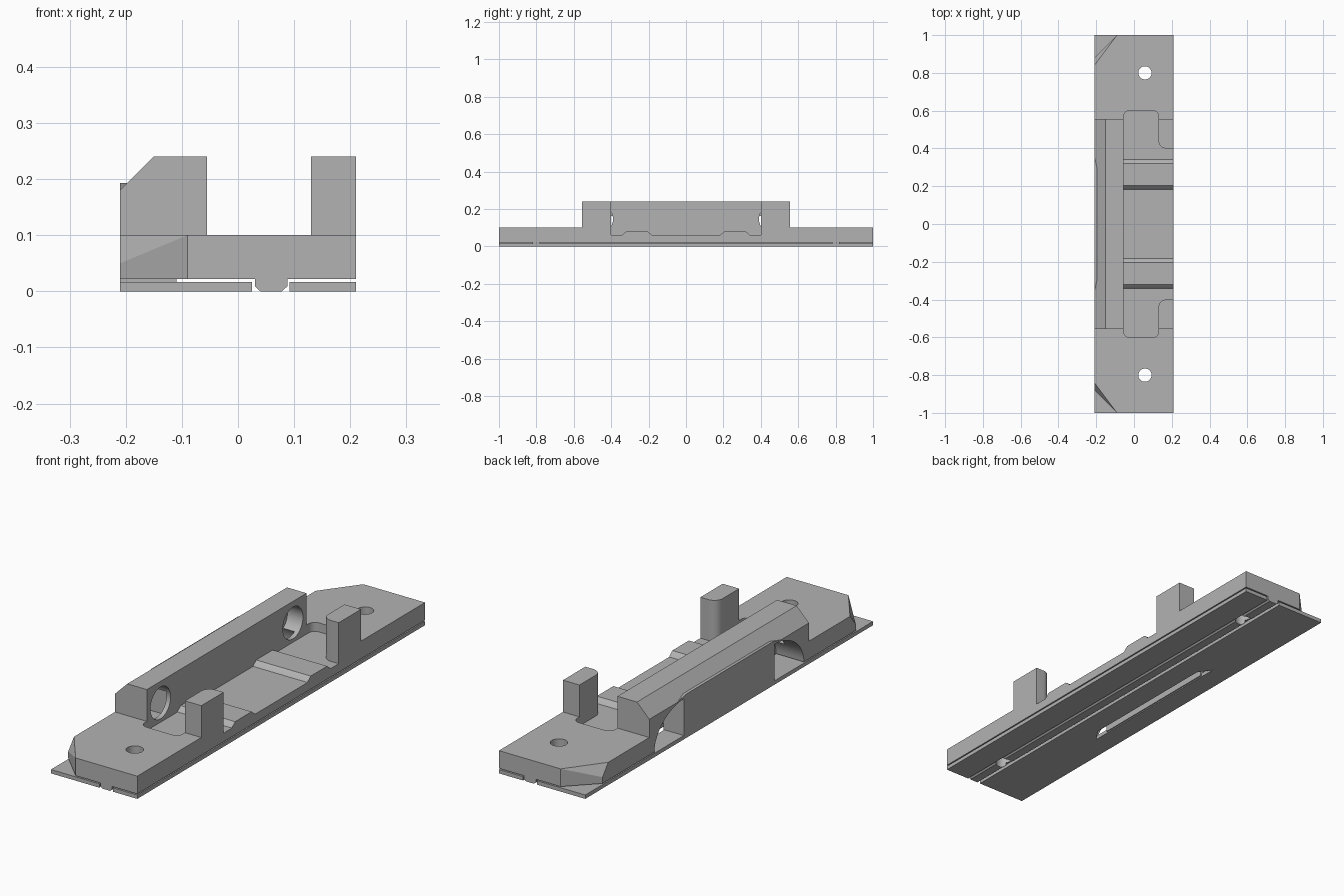
import bpy, bmesh, math
from mathutils import Vector

if "Cube" in bpy.data.objects:
    bpy.data.objects.remove(bpy.data.objects["Cube"])

grey = bpy.data.materials.new("plain_grey")
grey.use_nodes = True
colour = (0.45, 0.45, 0.45, 1)
grey.diffuse_color = colour
grey.node_tree.nodes["Principled BSDF"].inputs["Base Color"].default_value = colour

AXES = {"x": (1, 2, 0), "y": (0, 2, 1), "z": (0, 1, 2)}


def prism(name, points, axis, start, end):
    """Extrude a 2D outline along an axis."""
    a, b, c = AXES[axis]
    bm = bmesh.new()
    verts = []
    for p in points:
        co = [0, 0, 0]
        co[a], co[b], co[c] = p[0], p[1], start
        verts.append(bm.verts.new(co))
    face = bm.faces.new(verts)
    out = bmesh.ops.extrude_face_region(bm, geom=[face])
    shift = Vector((0, 0, 0))
    shift[c] = end - start
    moved = [v for v in out["geom"] if isinstance(v, bmesh.types.BMVert)]
    bmesh.ops.translate(bm, verts=moved, vec=shift)
    bmesh.ops.recalc_face_normals(bm, faces=bm.faces)
    mesh = bpy.data.meshes.new(name)
    bm.to_mesh(mesh)
    bm.free()
    mesh.materials.append(grey)
    obj = bpy.data.objects.new(name, mesh)
    bpy.context.collection.objects.link(obj)
    return obj


def rect(x0, x1, y0, y1):
    return [(x0, y0), (x1, y0), (x1, y1), (x0, y1)]


def arc(cx, cy, rx, ry, a0, a1, n=8):
    angles = [math.radians(a0 + (a1 - a0) * i / n) for i in range(n + 1)]
    return [(cx + rx * math.cos(t), cy + ry * math.sin(t)) for t in angles]


def circle(cx, cy, r):
    return arc(cx, cy, r, r, 0, 360, 32)[:-1]


def cut(obj, *cutters):
    for cutter in cutters:
        mod = obj.modifiers.new("cut", "BOOLEAN")
        mod.operation = "DIFFERENCE"
        mod.solver = "EXACT"
        mod.object = cutter
        bpy.context.view_layer.objects.active = obj
        bpy.ops.object.modifier_apply(modifier=mod.name)


def flip(points):
    return [(x, -y) for x, y in reversed(points)]


# Cutters: stepped pocket with rounded ends
half = ([(0.25, 0.4)] + arc(0.17, 0.44, 0.04, 0.04, 270, 180)
        + arc(0.1, 0.57, 0.03, 0.03, 0, 90) + arc(-0.025, 0.57, 0.03, 0.03, 90, 180))
pocket = prism("pocket_cutter", half + flip(half), "z", 0.06, 0.4)

# Cutters: arched side cavity, round ports, screw holes
arch = [(0.52, -0.02)] + arc(0.3, 0.02, 0.22, 0.16, 0, 90, 12)
arch += [(-y, z) for y, z in reversed(arch)]
cavity = prism("cavity_cutter", arch, "x", -0.3, -0.075)
ports = [prism("port_cutter", circle(s * 0.46, 0.145, 0.07), "x", -0.13, 0.0) for s in (1, -1)]
screws = [prism("screw_cutter", circle(0.058, s * 0.8, 0.035), "z", -0.1, 0.3) for s in (1, -1)]
slot = prism("slot_cutter", [(-0.115, -0.39), (-0.115, 0.39), (-0.075, 0.33), (-0.075, -0.33)],
             "z", -0.1, 0.1)

# Main body with bevelled outer corners
body = prism("body", [(0.21, -1), (0.21, 1), (-0.09, 1), (-0.21, 0.88),
                      (-0.21, -0.88), (-0.09, -1)], "z", 0.022, 0.1)
bm = bmesh.new()
bm.from_mesh(body.data)
for s in (1, -1):
    p, q, r = Vector((-0.09, s, 0.1)), Vector((-0.21, s * 0.84, 0.1)), Vector((-0.21, s * 0.88, 0.05))
    normal = (q - p).cross(r - p).normalized()
    if normal.x > 0:
        normal = -normal
    bmesh.ops.bisect_plane(bm, geom=bm.verts[:] + bm.edges[:] + bm.faces[:], dist=0.0001,
                           plane_co=p, plane_no=normal, clear_outer=True)
    bmesh.ops.holes_fill(bm, edges=[e for e in bm.edges if e.is_boundary], sides=0)
bmesh.ops.recalc_face_normals(bm, faces=bm.faces)
bm.to_mesh(body.data)
bm.free()
cut(body, pocket, cavity, *ports, *screws)

# Tall side wall with chamfered top
wall = prism("side_wall", [(-0.21, 0.09), (-0.055, 0.09), (-0.055, 0.24), (-0.15, 0.24),
                           (-0.21, 0.18)], "y", -0.555, 0.555)
cut(wall, cavity, *ports)

# Posts at the open side
for label, s in (("back", 1), ("front", -1)):
    post = prism(label + "_post", rect(0.13, 0.21, *sorted((s * 0.4, s * 0.555))), "z", 0.07, 0.24)
    cut(post, pocket)
    # Raised pad on the pocket floor
    pad = [(s * y, z) for y, z in ((0.345, 0.055), (0.34, 0.063), (0.32, 0.08), (0.205, 0.08),
                                   (0.185, 0.063), (0.18, 0.055))]
    prism(label + "_floor_pad", pad, "x", -0.055, 0.21)

# Thin base strips either side of the groove
wide = prism("wide_base_strip", rect(-0.21, 0.025, -1, 1), "z", 0, 0.017)
cut(wide, slot)
prism("narrow_base_strip", rect(0.092, 0.21, -1, 1), "z", 0, 0.017)

# Tapered key in the groove
key = prism("groove_key", [(0.04, 0), (0.078, 0), (0.088, 0.009), (0.088, 0.023),
                           (0.03, 0.023), (0.03, 0.009)], "y", -1, 1)
cut(key, *screws)

# Upright block filling the middle of the cavity
side = [(0.315, 0.005), (0.315, 0.178), (0.36, 0.18), (0.3, 0.193)]
prism("cavity_block", side + [(-y, z) for y, z in reversed(side)], "x", -0.21, -0.11)

for cutter in [pocket, cavity, slot] + ports + screws:
    bpy.data.objects.remove(cutter)

# Smooth curved faces, keep edges sharp
bpy.ops.object.select_all(action="DESELECT")
for obj in bpy.context.scene.objects:
    if obj.type == "MESH":
        obj.select_set(True)
        bpy.context.view_layer.objects.active = obj
bpy.ops.object.shade_smooth_by_angle(angle=math.radians(25))
